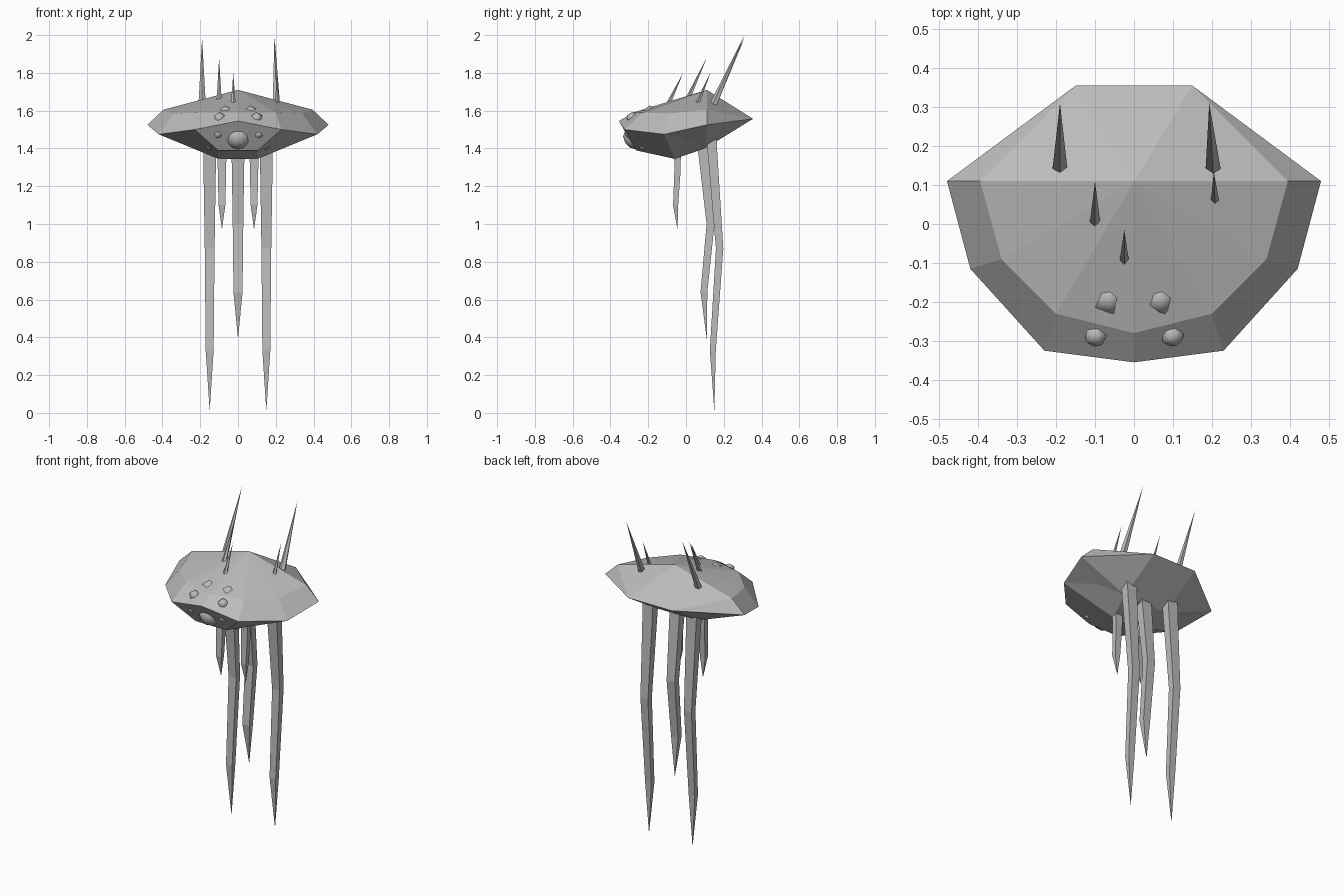
import bpy, bmesh, math
from mathutils import Vector, Matrix

if "Cube" in bpy.data.objects:
    bpy.data.objects.remove(bpy.data.objects["Cube"])

grey = bpy.data.materials.new("stone grey")
grey.diffuse_color = (0.5, 0.5, 0.5, 1)
grey.use_nodes = True
grey.node_tree.nodes["Principled BSDF"].inputs["Base Color"].default_value = grey.diffuse_color


def finish(name, bm, smooth=False):
    bmesh.ops.recalc_face_normals(bm, faces=bm.faces)
    for f in bm.faces:
        f.smooth = smooth
    me = bpy.data.meshes.new(name)
    bm.to_mesh(me)
    bm.free()
    me.materials.append(grey)
    ob = bpy.data.objects.new(name, me)
    bpy.context.collection.objects.link(ob)
    return ob


# Faceted shell: right half, mirrored by face keys
P = {
    "apex": (0, 0.11, 1.71), "nose": (0, -0.355, 1.545), "brow": (0, -0.28, 1.59),
    "back": (0.15, 0.355, 1.557), "wing": (0.48, 0.11, 1.525),
    "side": (0.42, -0.115, 1.475), "cheek": (0.23, -0.325, 1.50),
    "t_wing": (0.395, 0.11, 1.605), "t_side": (0.34, -0.09, 1.585),
    "t_cheek": (0.20, -0.23, 1.59),
    "b_back": (0.15, 0.10, 1.40), "b_wing": (0.295, 0.03, 1.45),
    "b_mid": (0.105, -0.06, 1.345), "b_chin": (0.105, -0.265, 1.39),
}
FACES = [
    "apex t_wing back", "t_wing wing back",
    "apex t_side t_wing", "apex t_cheek t_side", "apex brow t_cheek",
    "t_wing t_side side wing", "t_side t_cheek cheek side", "t_cheek brow nose cheek",
    "back wing b_back", "wing b_wing b_back", "wing side b_wing",
    "b_wing b_mid b_back", "side b_mid b_wing", "side cheek b_chin b_mid",
    "cheek nose b_chin",
]
bm = bmesh.new()
verts = {}
for k, (x, y, z) in P.items():
    verts[k, 1] = bm.verts.new((x, y, z))
    verts[k, -1] = bm.verts.new((-x, y, z)) if x else verts[k, 1]
for s in (1, -1):
    for f in FACES:
        bm.faces.new([verts[k, s] for k in f.split()])
# Centre faces that join both halves
bm.faces.new([verts["apex", 1], verts["back", 1], verts["back", -1]])
bm.faces.new([verts["nose", 1], verts["b_chin", 1], verts["b_chin", -1]])
for a, b in (("b_chin", "b_mid"), ("b_mid", "b_back"), ("b_back", "back")):
    bm.faces.new([verts[a, 1], verts[b, 1], verts[b, -1], verts[a, -1]])
finish("shell", bm)


# Hanging tentacles: square sections (y, z, half width), ending in a point
def tentacle(name, x, sections, tip):
    bm = bmesh.new()
    rings = [[bm.verts.new((x + sx * w, y + sy * w * 0.75, z))
              for sx, sy in ((-1, -1), (1, -1), (1, 1), (-1, 1))] for y, z, w in sections]
    end = bm.verts.new((x, *tip))
    bm.faces.new(rings[0])
    for i in range(4):
        j = (i + 1) % 4
        for a, b in zip(rings, rings[1:]):
            bm.faces.new([a[i], a[j], b[j], b[i]])
        bm.faces.new([rings[-1][i], rings[-1][j], end])
    finish(name, bm)


for s, side in ((1, "right"), (-1, "left")):
    tentacle("long_tentacle_" + side, 0.15 * s,
             [(0.135, 1.46, 0.036), (0.14, 1.38, 0.034), (0.178, 0.87, 0.026), (0.142, 0.33, 0.021)],
             (0.15, 0.01))
    tentacle("short_tentacle_" + side, 0.085 * s,
             [(-0.045, 1.40, 0.024), (-0.045, 1.28, 0.022), (-0.055, 1.10, 0.018)], (-0.045, 0.97))
tentacle("middle_tentacle", 0,
         [(0.085, 1.44, 0.036), (0.09, 1.38, 0.034), (0.13, 1.0, 0.028), (0.095, 0.64, 0.024)],
         (0.11, 0.39))


# Thin back-leaning spikes on top
def spike(name, base, tip, r):
    a, b = Vector(base), Vector(tip)
    d = b - a
    bm = bmesh.new()
    m = Matrix.Translation((a + b) / 2) @ d.to_track_quat("Z", "Y").to_matrix().to_4x4()
    bmesh.ops.create_cone(bm, cap_ends=True, segments=5, radius1=r, radius2=0,
                          depth=d.length, matrix=m)
    finish(name, bm)


spike("tall_spike_left", (-0.19, 0.14, 1.62), (-0.19, 0.31, 1.985), 0.021)
spike("tall_spike_right", (0.203, 0.14, 1.62), (0.193, 0.31, 2.0), 0.021)
spike("medium_spike", (-0.10, 0.0, 1.64), (-0.10, 0.11, 1.88), 0.015)
spike("front_spike", (-0.025, -0.10, 1.62), (-0.025, -0.015, 1.80), 0.014)
spike("side_spike", (0.208, 0.05, 1.61), (0.205, 0.133, 1.81), 0.013)


# Rounded eyes, one large in front and small pairs around it
def eye(name, loc, r, detail=1):
    bm = bmesh.new()
    bmesh.ops.create_icosphere(bm, subdivisions=detail, radius=r,
                               matrix=Matrix.Translation(loc))
    finish(name, bm, True)


eye("main_eye", (0, -0.265, 1.463), 0.068, 2)
for s, side in ((1, "right"), (-1, "left")):
    eye("upper_eye_" + side, (0.066 * s, -0.19, 1.58), 0.048)
    eye("brow_eye_" + side, (0.098 * s, -0.285, 1.56), 0.033)
    eye("front_eye_" + side, (0.108 * s, -0.295, 1.48), 0.03)
    eye("chin_eye_" + side, (0.15 * s, -0.225, 1.415), 0.027)
